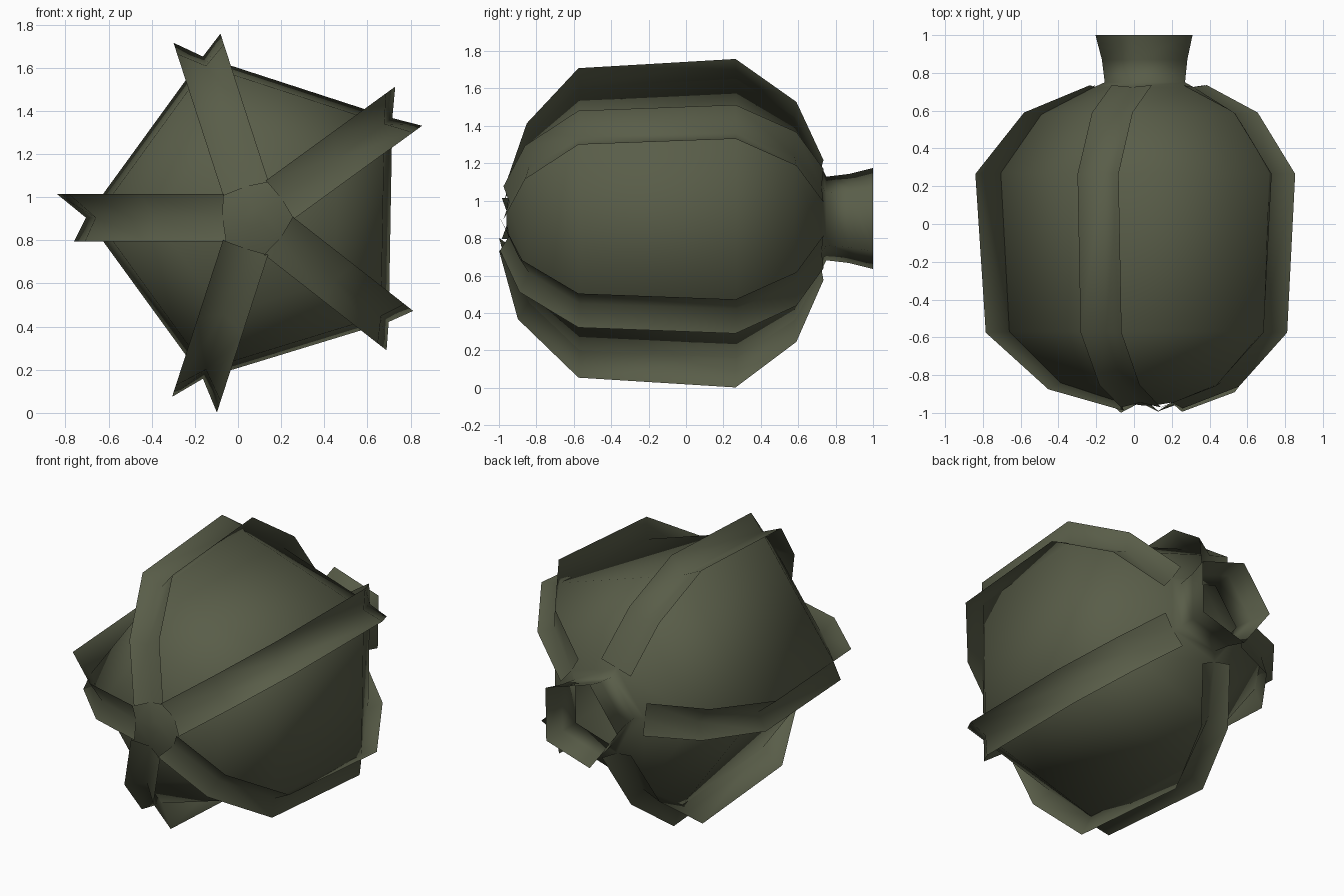
import bpy, bmesh, math

if "Cube" in bpy.data.objects:
    bpy.data.objects.remove(bpy.data.objects["Cube"])

CX, CZ = 0.08, 0.905          # the pod's axis runs along y through this point
W = 0.11                      # half width of a rib

olive = bpy.data.materials.new("dark olive")
olive.diffuse_color = (0.10, 0.11, 0.066, 1)
olive.use_nodes = True
olive.node_tree.nodes["Principled BSDF"].inputs["Base Color"].default_value = olive.diffuse_color

# rib direction: outward reach of its two edges
reach = {180: (0.84, 0.92), 108: (0.888, 0.861), 36: (0.882, 0.876),
         -38: (0.843, 0.858), -108: (0.914, 0.909)}


def place(angle, r, side, y):
    """Point at radius r in direction angle, shifted sideways."""
    a = math.radians(angle)
    return (CX + r * math.cos(a) - side * math.sin(a), y,
            CZ + r * math.sin(a) + side * math.cos(a))


def loft(name, rows, closed, outward):
    """Skin rows of points; outward(centre) gives the side faces should face."""
    bm = bmesh.new()
    vs = [[bm.verts.new(p) for p in row] for row in rows]
    n = len(rows[0])
    for a, b in zip(vs, vs[1:]):
        for i in range(n if closed else n - 1):
            j = (i + 1) % n
            bm.faces.new((a[i], a[j], b[j], b[i]))
    if closed:
        bm.faces.new(vs[0])
    bmesh.ops.recalc_face_normals(bm, faces=bm.faces)
    bm.normal_update()
    # turn the sheet so that most of it faces away from the axis
    s = sum(f.calc_area() * (f.normal.x * (f.calc_center_median().x - CX)
                             + f.normal.z * (f.calc_center_median().z - CZ))
            for f in bm.faces)
    if s < 0:
        bmesh.ops.reverse_faces(bm, faces=bm.faces)
    me = bpy.data.meshes.new(name)
    bm.to_mesh(me)
    bm.free()
    ob = bpy.data.objects.new(name, me)
    bpy.context.collection.objects.link(ob)
    me.materials.append(olive)
    bpy.ops.object.select_all(action='DESELECT')
    ob.select_set(True)
    bpy.context.view_layer.objects.active = ob
    bpy.ops.object.shade_smooth_by_angle(angle=math.radians(92))


# five-sided pod body, ending in a flared open neck at the back
body = [(0.04, -0.96), (0.15, -0.945), (0.47, -0.84), (0.74, -0.57),
        (0.785, 0.27), (0.57, 0.58), (0.29, 0.725)]
neck = [(0.235, 0.75), (0.25, 0.87), (0.284, 1.0)]
loft("pod_body_with_neck",
     [[place(a, r, 0, y) for a in reach] for r, y in body + neck], True, None)

# thin V-shaped ribs standing on the corners: reach factor, y, tilt
outer = [(0.16, -0.985, 0.015), (0.58, -0.875, 0.025), (0.94, -0.575, 0),
         (1.0, 0.265, 0), (0.72, 0.59, 0), (0.34, 0.735, 0)]
for k, (a, (plus, minus)) in enumerate(reach.items()):
    rows = []
    for (f, yo, tilt), (r, y) in zip(outer, body[1:]):
        ye = yo + tilt * math.sin(math.radians(a))
        rows.append([place(a, f * plus, W, ye), place(a, r, 0, y),
                     place(a, f * minus, -W, ye)])
    loft(f"rib_{k + 1}", rows, False, None)
